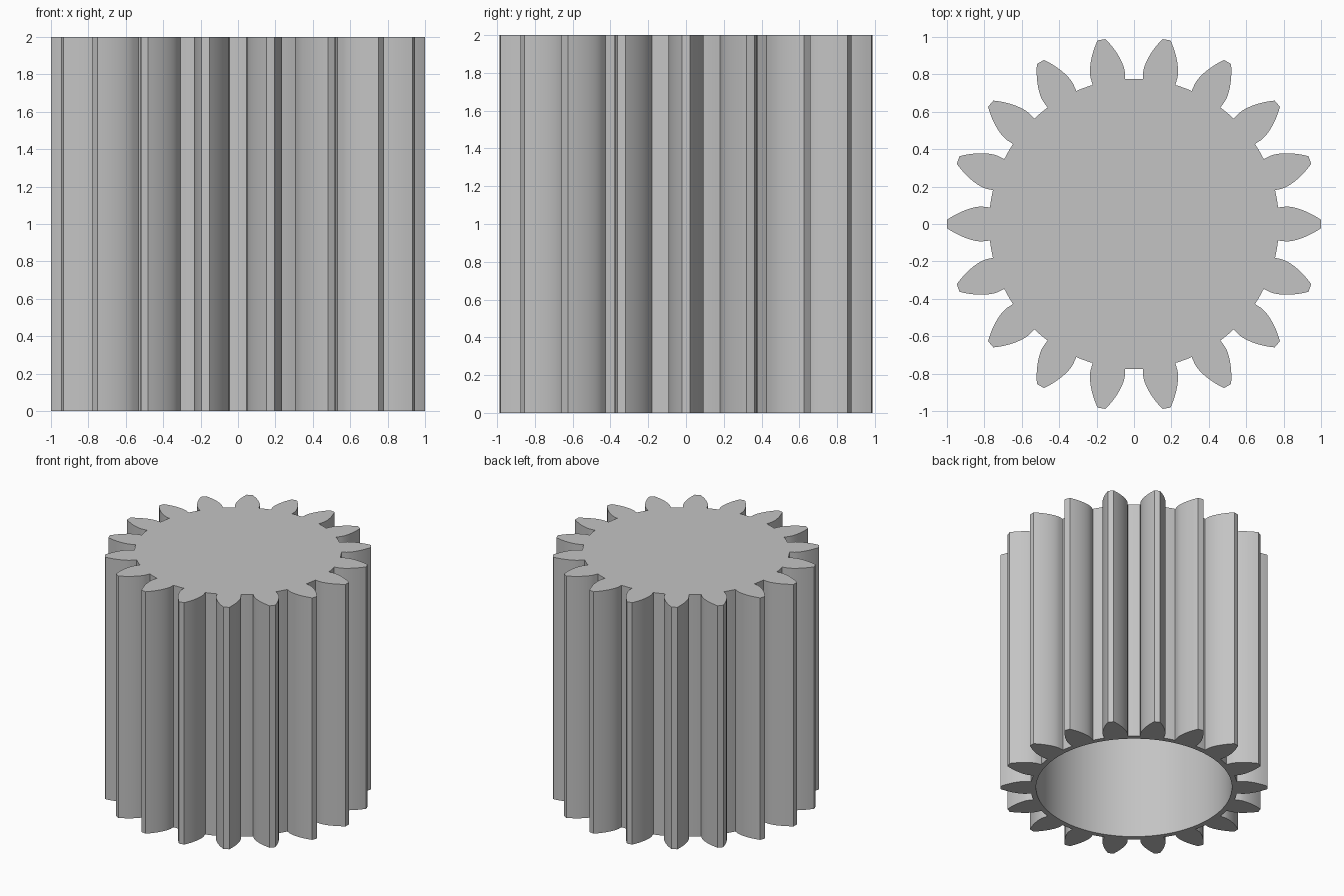
import bpy
import bmesh
from math import sin, cos, tan, acos, pi, radians

cube = bpy.data.objects.get("Cube")
if cube:
    bpy.data.objects.remove(cube, do_unlink=True)

# Gear proportions
TEETH = 18
HEIGHT = 2.0
TIP_R, ROOT_R, BORE_R = 1.0, 0.775, 0.734
BORE_TOP = 1.96
PRESSURE = radians(25)
PITCH_R = 0.9
BASE_R = PITCH_R * cos(PRESSURE)
FLANK_STEPS, ROOT_STEPS, BORE_STEPS = 10, 4, 96


def involute(angle):
    return tan(angle) - angle


def half_angle(r):
    """Half of the tooth's angular width at radius r."""
    base = pi / (2 * TEETH) + involute(PRESSURE) - 0.003
    return base - involute(acos(min(1.0, BASE_R / r)))


def gear_outline():
    flank = [ROOT_R] + [BASE_R + (TIP_R - BASE_R) * i / FLANK_STEPS
                        for i in range(FLANK_STEPS + 1)]
    tooth = [(r, -half_angle(r)) for r in flank]
    tooth.append((TIP_R, 0.0))
    tooth += [(r, half_angle(r)) for r in reversed(flank)]
    # Arc along the root to the next tooth
    pitch, edge = 2 * pi / TEETH, half_angle(ROOT_R)
    gap = pitch - 2 * edge
    tooth += [(ROOT_R, edge + gap * i / ROOT_STEPS) for i in range(1, ROOT_STEPS)]
    return [(r * cos(a + k * pitch), r * sin(a + k * pitch))
            for k in range(TEETH) for r, a in tooth]


def ring(bm, points, z):
    return [bm.verts.new((x, y, z)) for x, y in points]


def wall(bm, low, high):
    for i in range(len(low)):
        j = (i + 1) % len(low)
        bm.faces.new((low[i], low[j], high[j], high[i]))


def loop_edges(bm, verts):
    return [bm.edges.get((v, verts[i - 1])) for i, v in enumerate(verts)]


bm = bmesh.new()

# Toothed outside and flat top
outline = gear_outline()
low, high = ring(bm, outline, 0), ring(bm, outline, HEIGHT)
wall(bm, low, high)
bm.faces.new(high)

# Blind bore opening downwards
circle = [(BORE_R * cos(2 * pi * i / BORE_STEPS), BORE_R * sin(2 * pi * i / BORE_STEPS))
          for i in range(BORE_STEPS)]
mouth, ceiling = ring(bm, circle, 0), ring(bm, circle, BORE_TOP)
wall(bm, mouth, ceiling)
bm.faces.new(ceiling)

# Underside between bore and teeth
bmesh.ops.triangle_fill(bm, use_beauty=True,
                        edges=loop_edges(bm, low) + loop_edges(bm, mouth))
bmesh.ops.recalc_face_normals(bm, faces=bm.faces)

mesh = bpy.data.meshes.new("pinion_gear")
bm.to_mesh(mesh)
bm.free()
gear = bpy.data.objects.new("pinion_gear", mesh)
bpy.context.collection.objects.link(gear)

# Plain grey
grey = bpy.data.materials.new("plain_grey")
grey.use_nodes = True
colour = (0.55, 0.55, 0.55, 1.0)
grey.diffuse_color = colour
grey.node_tree.nodes["Principled BSDF"].inputs["Base Color"].default_value = colour
mesh.materials.append(grey)

bpy.ops.object.select_all(action="DESELECT")
gear.select_set(True)
bpy.context.view_layer.objects.active = gear
bpy.ops.object.shade_smooth_by_angle(angle=radians(30))
